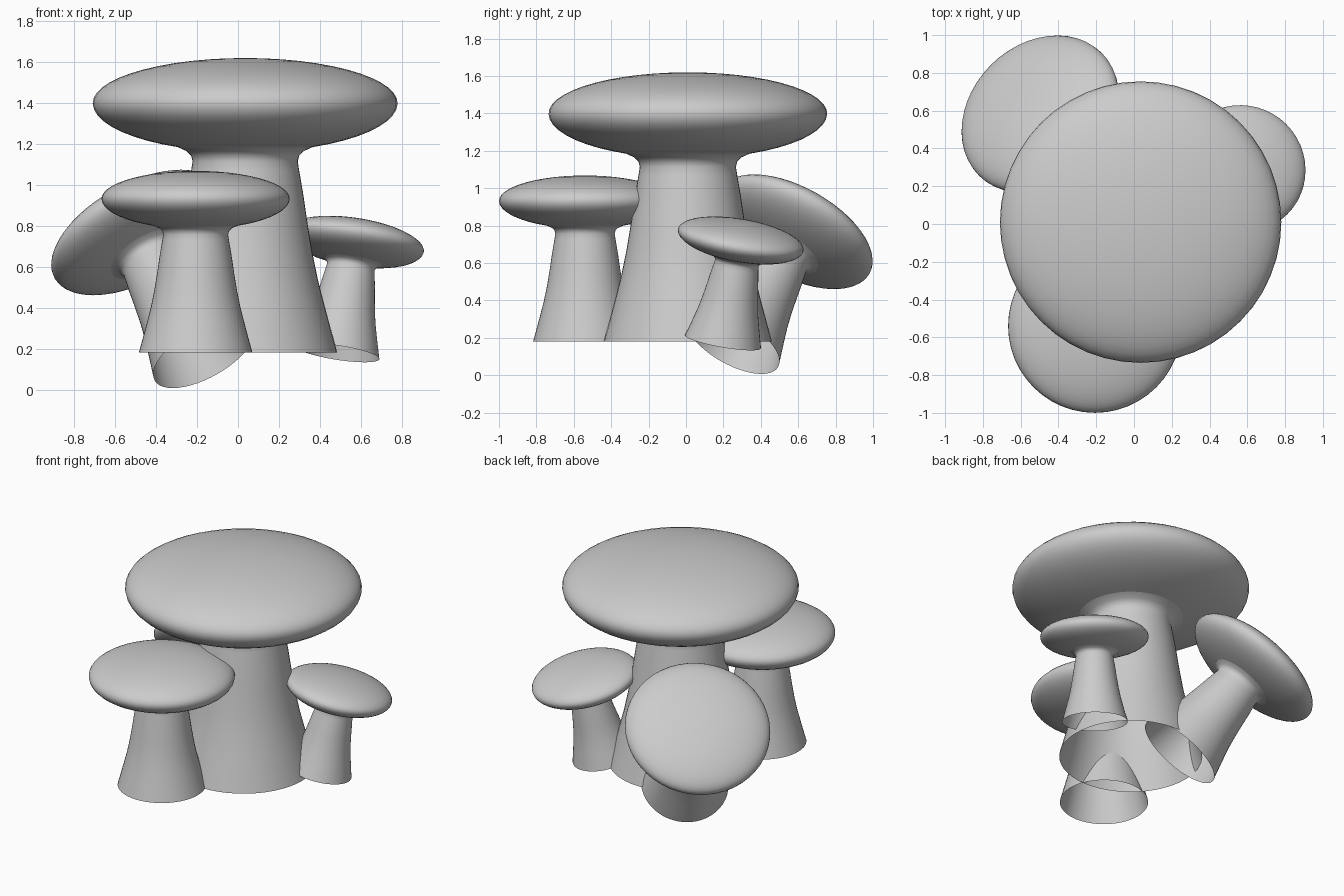
import bpy, bmesh, math
from mathutils import Vector, Matrix

if "Cube" in bpy.data.objects:
    bpy.data.objects.remove(bpy.data.objects["Cube"])

SIDES = 48

# stem outline (radius, height), open at the base, flared under the cap
STEM = [(0.45, 0), (0.42, 0.11), (0.388, 0.23), (0.357, 0.35), (0.33, 0.48),
        (0.305, 0.63), (0.283, 0.78), (0.264, 0.89), (0.257, 0.935),
        (0.264, 0.963), (0.286, 0.985), (0.33, 1.005)]


# cap outline: flattened ellipse from the stem joint over the rim to the top
def cap_outline():
    start = -math.acos(0.33 / 0.745)
    pts = []
    for i in range(23):
        a = start + (math.pi / 2 - start) * i / 22
        half = 0.24 if a < 0 else 0.22
        pts.append((max(0.745 * math.cos(a), 0), 1.22 + half * math.sin(a)))
    return pts


def lathe(name, outline, matrix):
    bm = bmesh.new()
    verts = [bm.verts.new((r, 0, z)) for r, z in outline]
    edges = [bm.edges.new(pair) for pair in zip(verts, verts[1:])]
    bmesh.ops.spin(bm, geom=verts + edges, axis=(0, 0, 1), cent=(0, 0, 0),
                   angle=math.tau, steps=SIDES, use_duplicate=False)
    bmesh.ops.remove_doubles(bm, verts=bm.verts, dist=1e-4)
    bmesh.ops.recalc_face_normals(bm, faces=bm.faces)
    # make sure the open shell faces outward
    f = max(bm.faces, key=lambda f: f.calc_center_median().xy.length)
    if f.normal.xy.dot(f.calc_center_median().xy) < 0:
        bmesh.ops.reverse_faces(bm, faces=bm.faces)
    for f in bm.faces:
        f.smooth = True
    mesh = bpy.data.meshes.new(name)
    bm.to_mesh(mesh)
    bm.free()
    obj = bpy.data.objects.new(name, mesh)
    obj.matrix_world = matrix
    bpy.context.collection.objects.link(obj)


def mushroom(name, base, scale, axis):
    tilt = Vector((0, 0, 1)).rotation_difference(Vector(axis).normalized())
    m = Matrix.LocRotScale(Vector(base), tilt, Vector((scale,) * 3))
    lathe(name + "_stem", STEM, m)
    lathe(name + "_cap", cap_outline(), m)


# one large mushroom with three smaller ones around it
mushroom("large", (0.035, 0.01, 0.18), 1.0, (0, 0, 1))
mushroom("front_left", (-0.207, -0.54, 0.18), 0.617, (0, 0, 1))
mushroom("right", (0.487, 0.198, 0.18), 0.458, (0.15, 0.17, 0.974))
mushroom("back_left", (-0.165, 0.25, 0.18), 0.617, (-0.44, 0.44, 0.783))
